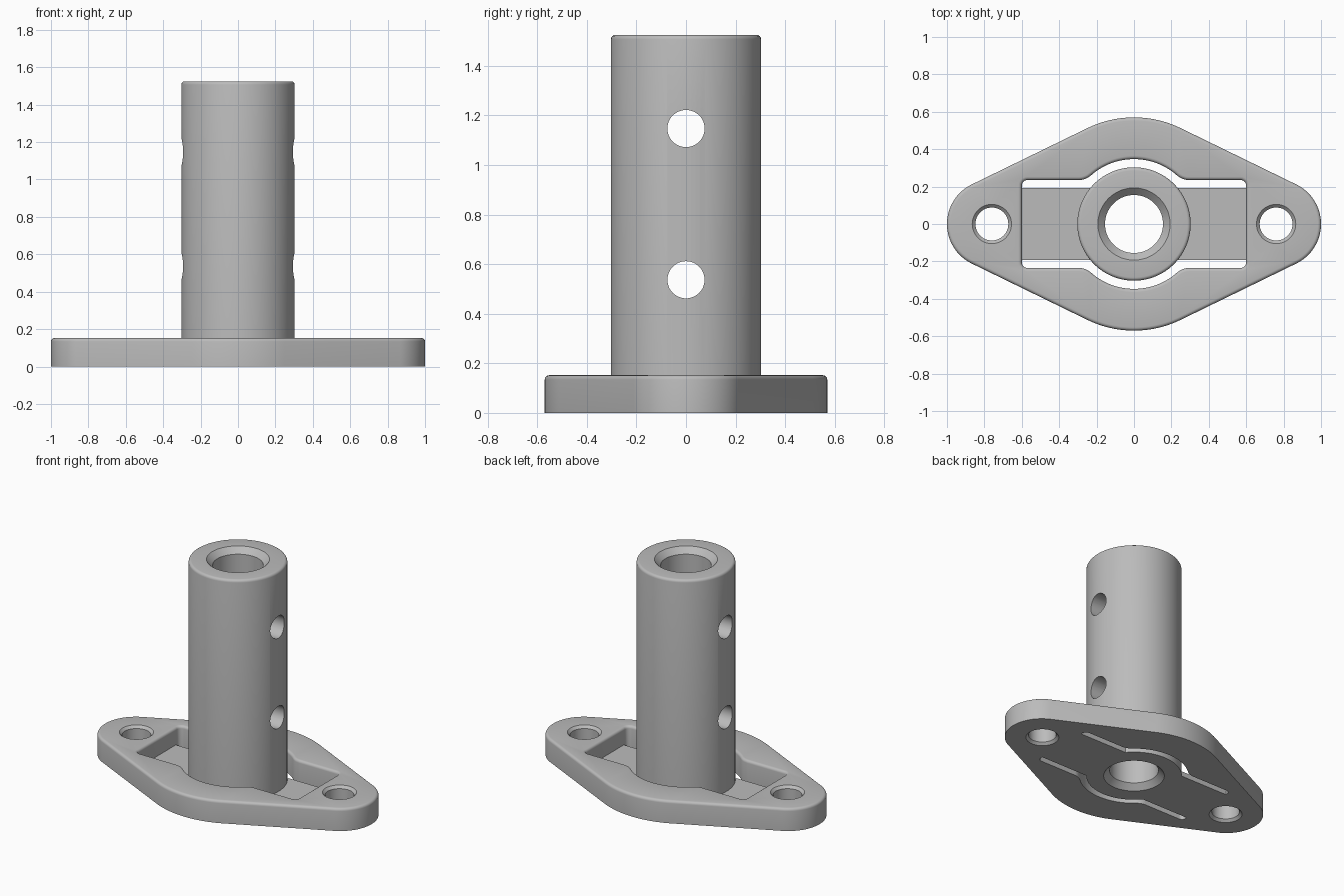
import bpy, bmesh
from math import sin, cos, pi, acos, asin, sqrt
from mathutils import Vector

cube = bpy.data.objects.get("Cube")
if cube:
    bpy.data.objects.remove(cube, do_unlink=True)

grey = bpy.data.materials.new("mid grey")
grey.use_nodes = True
COLOUR = (0.5, 0.5, 0.5, 1)
grey.diffuse_color = COLOUR
grey.node_tree.nodes["Principled BSDF"].inputs["Base Color"].default_value = COLOUR

THICK = 0.152      # plate thickness
HEIGHT = 1.525     # top of tube
ROUND = 0.018      # edge rounding


def finish(name, bm):
    bmesh.ops.recalc_face_normals(bm, faces=bm.faces[:])
    mesh = bpy.data.meshes.new(name)
    bm.to_mesh(mesh)
    bm.free()
    mesh.materials.append(grey)
    obj = bpy.data.objects.new(name, mesh)
    bpy.context.collection.objects.link(obj)
    return obj


def smooth(obj):
    bpy.ops.object.select_all(action='DESELECT')
    obj.select_set(True)
    bpy.context.view_layer.objects.active = obj
    bpy.ops.object.shade_smooth_by_angle(angle=pi / 6)


def arc(cx, cy, r, a, b, n):
    return [(cx + r * cos(a + (b - a) * i / n), cy + r * sin(a + (b - a) * i / n))
            for i in range(n + 1)]


def mirrored(quarter):
    """Closed loop from a quarter running from the +x side to the +y side."""
    half = quarter + [(-x, y) for x, y in reversed(quarter)]
    loop = half + [(-x, -y) for x, y in half]
    return [p for i, p in enumerate(loop)
            if (Vector(p) - Vector(loop[i - 1])).length > 1e-5]


def outer_outline(d):
    """Tangent hull of the hub circle and two ear circles, grown by d."""
    hub, ear, cx = 0.57, 0.235, 0.765
    a = acos((hub - ear) / cx)
    return mirrored(arc(cx, 0, ear + d, 0, a, 16) + arc(0, 0, hub + d, a, pi / 2, 12))


def pocket_outline(d):
    """Rounded slot joined by fillets to a round clearance, grown by d."""
    w, h, c, r, f = 0.6, 0.235, 0.03, 0.347, 0.1
    fy = h + f
    fx = sqrt((r + f) ** 2 - fy ** 2)
    a = asin(fy / (r + f))
    return mirrored(arc(w - c, h - c, c + d, 0, pi / 2, 6)
                    + arc(fx, fy, f - d, -pi / 2, -pi + a, 8)
                    + arc(0, 0, r + d, a, pi / 2, 14))


def ear_hole(cx):
    return lambda d: arc(cx, 0, 0.088 + d, 0, 2 * pi, 48)[:-1]


# Base plate: stacked wall loops, with flat caps filled around the openings
bm = bmesh.new()
edge_round = [(ROUND * (1 - cos(t)), THICK - ROUND * (1 - sin(t)))
              for t in (0, pi / 8, pi / 4, 3 * pi / 8, pi / 2)]
straight = [(0, 0)] + edge_round
chamfered = [(0.017, 0), (0, 0.017), (0, THICK - 0.017), (0.017, THICK)]
walls = [(outer_outline, straight, -1), (pocket_outline, straight, 1),
         (ear_hole(0.76), chamfered, 1), (ear_hole(-0.76), chamfered, 1)]
caps = {0: [], -1: []}
for outline, profile, sign in walls:
    loops = [[bm.verts.new((x, y, z)) for x, y in outline(sign * d)] for d, z in profile]
    for low, high in zip(loops, loops[1:]):
        for i in range(len(low)):
            bm.faces.new((low[i - 1], low[i], high[i], high[i - 1]))
    for end in caps:
        ring = loops[end]
        caps[end] += [bm.edges.get((ring[i - 1], ring[i])) for i in range(len(ring))]
for end, edges in caps.items():
    bmesh.ops.triangle_fill(bm, use_beauty=True, edges=edges,
                            normal=(0, 0, -1 if end == 0 else 1))
smooth(finish("base_plate", bm))

# Thin webs joining the tube to the ends of the pocket
for name, side in (("left_web", 1), ("right_web", -1)):
    bm = bmesh.new()
    bmesh.ops.create_cube(bm, size=1)
    bmesh.ops.scale(bm, vec=(0.38, 0.385, 0.035), verts=bm.verts[:])
    bmesh.ops.translate(bm, vec=(side * 0.41, 0, 0.0175), verts=bm.verts[:])
    finish(name, bm)

# Upright tube: profile turned around z, chamfered bore at both ends
BORE, RIM, OUT, CH = 0.155, 0.193, 0.303, 0.038
profile = [(BORE, CH), (RIM, 0), (OUT, 0)]
profile += [(OUT - ROUND * (1 - cos(t)), HEIGHT - ROUND * (1 - sin(t)))
            for t in (0, pi / 8, pi / 4, 3 * pi / 8, pi / 2)]
profile += [(RIM, HEIGHT), (BORE, HEIGHT - CH)]
bm = bmesh.new()
N = 96
rings = [[bm.verts.new((r * cos(2 * pi * i / N), r * sin(2 * pi * i / N), z))
          for i in range(N)] for r, z in profile]
for k, ring in enumerate(rings):
    prev = rings[k - 1]
    for i in range(N):
        bm.faces.new((prev[i - 1], prev[i], ring[i], ring[i - 1]))
tube = finish("tube", bm)

# Cross holes drilled sideways through the tube
bpy.context.view_layer.objects.active = tube
for z in (0.537, 1.147):
    bpy.ops.mesh.primitive_cylinder_add(vertices=48, radius=0.075, depth=1,
                                        location=(0, 0, z), rotation=(0, pi / 2, 0))
    cutter = bpy.context.object
    cutter.name = "cross_hole_cutter"
    cutter.hide_render = True
    cutter.data.materials.append(grey)
    bpy.context.view_layer.objects.active = tube
    cut = tube.modifiers.new("cross_hole", 'BOOLEAN')
    cut.operation = 'DIFFERENCE'
    cut.solver = 'EXACT'
    cut.object = cutter
    bpy.ops.object.modifier_apply(modifier=cut.name)
    bpy.data.objects.remove(cutter, do_unlink=True)
smooth(tube)
